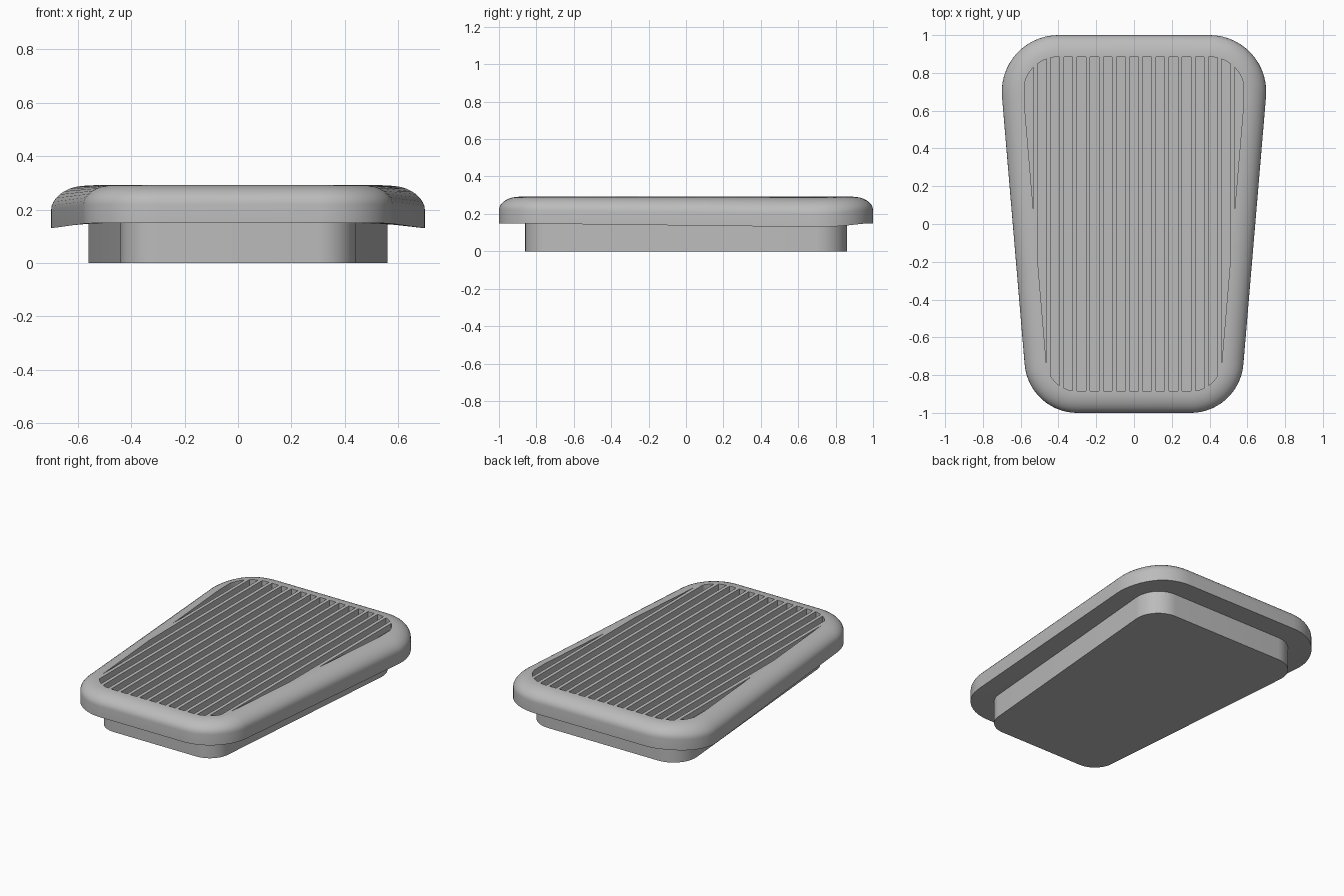
import bpy, bmesh, math

if "Cube" in bpy.data.objects:
    bpy.data.objects.remove(bpy.data.objects["Cube"])

rubber = bpy.data.materials.new("grey rubber")
rubber.use_nodes = True
colour = (0.5, 0.5, 0.5, 1)
rubber.diffuse_color = colour
rubber.node_tree.nodes["Principled BSDF"].inputs["Base Color"].default_value = colour

TAPER = math.radians(-4.5)   # direction the long sides face
STEPS = 14                   # segments per corner


def outline(inset):
    """Tapered rounded outline, counter-clockwise, shrunk by inset."""
    half = []
    for cx, cy, r, a0, a1 in ((0.30, -0.72, 0.28, -math.pi / 2, TAPER),
                              (0.40, 0.70, 0.30, TAPER, math.pi / 2)):
        for i in range(STEPS + 1):
            a = a0 + (a1 - a0) * i / STEPS
            half.append((cx + (r - inset) * math.cos(a), cy + (r - inset) * math.sin(a)))
    return half + [(-x, y) for x, y in reversed(half)]


def droop(x):
    """The pad curls down slightly towards its long edges."""
    return 0.02 * (max(abs(x) - 0.5, 0) / 0.2) ** 2


def finish(bm, name):
    bmesh.ops.recalc_face_normals(bm, faces=bm.faces)
    mesh = bpy.data.meshes.new(name)
    bm.to_mesh(mesh)
    bm.free()
    mesh.materials.append(rubber)
    obj = bpy.data.objects.new(name, mesh)
    bpy.context.collection.objects.link(obj)
    return obj


def loft(name, sections, curl):
    """Skin a stack of (inset, z) outlines and cap both ends."""
    bm = bmesh.new()
    rings = [[bm.verts.new((x, y, z - (droop(x) if curl else 0))) for x, y in outline(inset)]
             for inset, z in sections]
    for low, high in zip(rings, rings[1:]):
        for i in range(len(low)):
            j = (i + 1) % len(low)
            bm.faces.new((low[i], low[j], high[j], high[i]))
    bm.faces.new(rings[0][::-1])
    bm.faces.new(rings[-1])
    return finish(bm, name)


def smooth(obj):
    bpy.ops.object.select_all(action="DESELECT")
    obj.select_set(True)
    bpy.context.view_layer.objects.active = obj
    bpy.ops.object.shade_smooth_by_angle(angle=math.radians(35))


# Mounting block underneath
base = loft("mounting_block", [(0.14, 0), (0.14, 0.16)], False)
smooth(base)

# Pad with a rounded upper rim
rim = [(0.11 * (1 - math.cos(a)), 0.22 + 0.072 * math.sin(a))
       for a in (math.pi / 2 * i / 8 for i in range(9))]
pad = loft("pedal_pad", [(0.2, 0.15), (0.1, 0.15), (0.05, 0.15), (0, 0.15)]
           + rim + [(0.15, 0.292), (0.2, 0.292)], True)

# Groove cutters: parallel strips trimmed to the inset outline
PITCH, WIDTH, FLOOR = 0.0696, 0.047, 0.252
grooves = bmesh.new()
for k in range(-8, 9):
    strip = bmesh.new()
    strip.faces.new([strip.verts.new((x, y, FLOOR)) for x, y in outline(0.115)])
    for side in (-1, 1):
        bmesh.ops.bisect_plane(strip, geom=strip.verts[:] + strip.edges[:] + strip.faces[:],
                               plane_co=(k * PITCH + side * WIDTH / 2, 0, 0),
                               plane_no=(side, 0, 0), clear_outer=True)
    top = bmesh.ops.extrude_face_region(strip, geom=strip.faces[:])["geom"]
    bmesh.ops.translate(strip, vec=(0, 0, 0.1),
                        verts=[v for v in top if isinstance(v, bmesh.types.BMVert)])
    piece = bpy.data.meshes.new("strip")
    strip.to_mesh(piece)
    strip.free()
    grooves.from_mesh(piece)
    bpy.data.meshes.remove(piece)
cutter = finish(grooves, "groove_cutter")
cutter.hide_render = True

# Cut the grooves, bake the result and drop the cutter
cut = pad.modifiers.new("grooves", "BOOLEAN")
cut.operation = "DIFFERENCE"
cut.solver = "EXACT"
cut.object = cutter
bpy.context.view_layer.update()
baked = bpy.data.meshes.new_from_object(pad.evaluated_get(bpy.context.evaluated_depsgraph_get()))
pad.modifiers.clear()
pad.data = baked
bpy.data.objects.remove(cutter)
smooth(pad)
